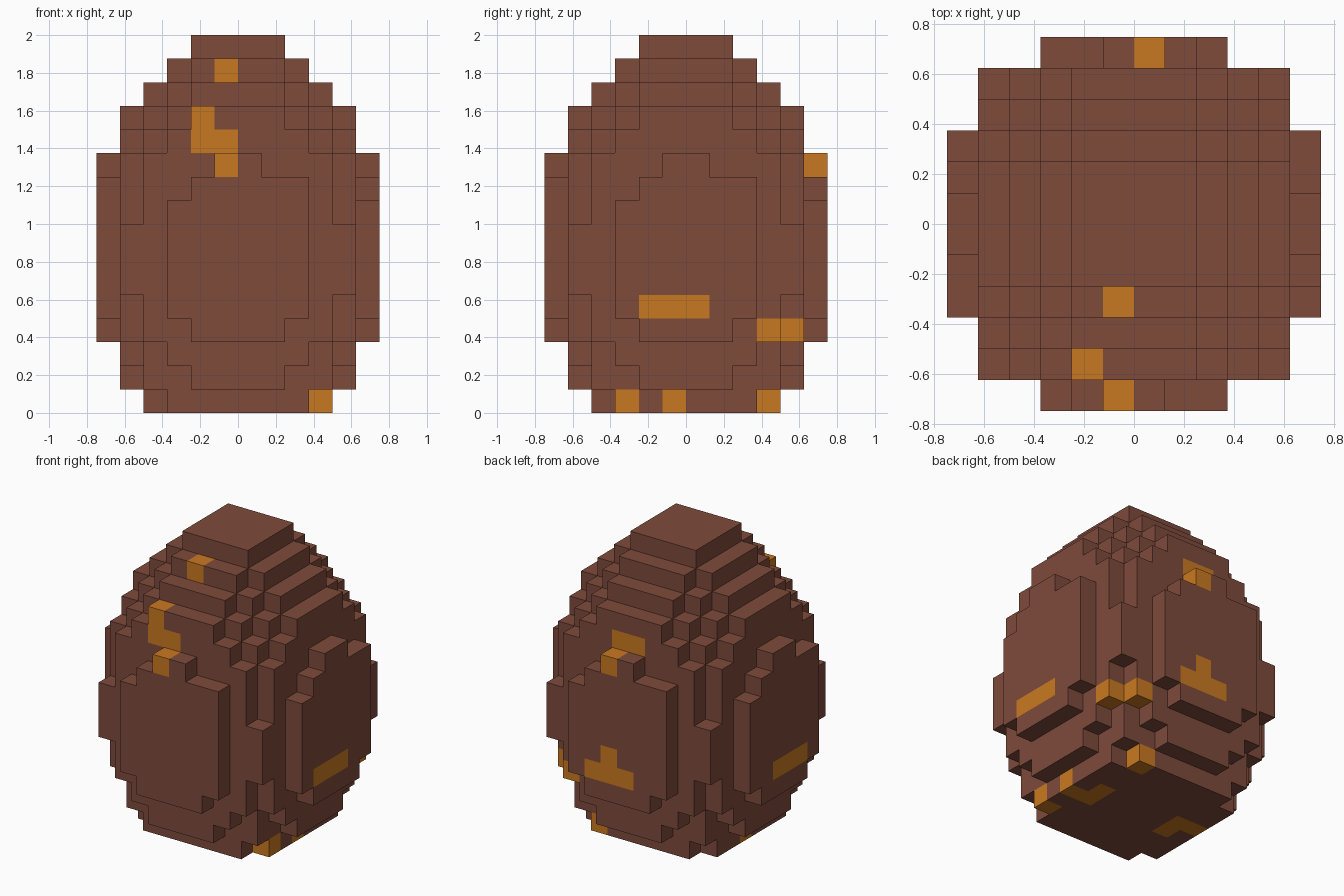
import bpy
import bmesh
from mathutils import Vector

UNIT = 0.125

cube = bpy.data.objects.get("Cube")
if cube:
    bpy.data.objects.remove(cube, do_unlink=True)


def make_material(name, rgb):
    mat = bpy.data.materials.new(name)
    mat.use_nodes = True
    color = (*rgb, 1.0)
    mat.diffuse_color = color
    mat.node_tree.nodes["Principled BSDF"].inputs["Base Color"].default_value = color
    return mat


brown = make_material("shell brown", (0.209, 0.069, 0.044))
orange = make_material("patch orange", (0.584, 0.191, 0.015))

# Quarter outline of each layer, bottom to top: depth of every column from the centre outwards
LAYERS = ["4443", "55442", "55543", "665542", "666543", "666553", "666553", "666553",
          "666543", "665542", "655541", "55543", "55432", "4432", "332", "22"]


def layer_cells(outline, z):
    """Mirror a quarter outline into a full layer of blocks."""
    for i, depth in enumerate(outline):
        for j in range(int(depth)):
            for x in (i, -1 - i):
                for y in (j, -1 - j):
                    yield x, y, z


egg = {cell for z, outline in enumerate(LAYERS) for cell in layer_cells(outline, z)}

# One extra block on the upper shoulder of each side, turned around the axis
x, y = 2, -6
for turn in range(4):
    egg.add((x, y, 9))
    x, y = -1 - y, x


def row(x_start, x_end, y, z):
    return {(x, y, z) for x in range(x_start, x_end)}


# Orange patches
front_patch = {(-1, -3, 14), (-2, -5, 12), (-1, -6, 10)} | row(-2, 0, -5, 11)
back_patch = row(-1, 2, 5, 4) | {(0, 5, 5), (0, 5, 10)} | row(-1, 1, 4, 11)
side_patch = {(x, y, 4) for x in (5, -6) for y in range(-2, 1)}
corner_patch = {(4, 3, 3), (3, 4, 3), (2, 3, 0), (3, -3, 0)}
base_patch = row(2, 4, -1, 0) | row(-4, -2, 0, 0) | {(2, 0, 0), (-3, -1, 0)}
patches = front_patch | back_patch | side_patch | corner_patch | base_patch


def build_blocks(name, cells, mat):
    """Make the outward block faces that no neighbouring block covers."""
    bm = bmesh.new()
    corners = {}

    def corner(point):
        key = tuple(round(v) for v in point)
        if key not in corners:
            corners[key] = bm.verts.new(Vector(key) * UNIT)
        return corners[key]

    for cell in sorted(cells):
        for axis in range(3):
            for step in (-1, 1):
                near = list(cell)
                near[axis] += step
                if tuple(near) in egg:
                    continue
                start = Vector(cell)
                if step > 0:
                    start[axis] += 1
                u, v = Vector(), Vector()
                u[(axis + 1) % 3] = 1
                v[(axis + 2) % 3] = 1
                loop = [start, start + u, start + u + v, start + v]
                bm.faces.new([corner(p) for p in loop[::step]])
    mesh = bpy.data.meshes.new(name)
    bm.to_mesh(mesh)
    bm.free()
    mesh.materials.append(mat)
    obj = bpy.data.objects.new(name, mesh)
    bpy.context.collection.objects.link(obj)
    return obj


build_blocks("egg_shell", egg - patches, brown)
build_blocks("egg_patches", patches & egg, orange)
